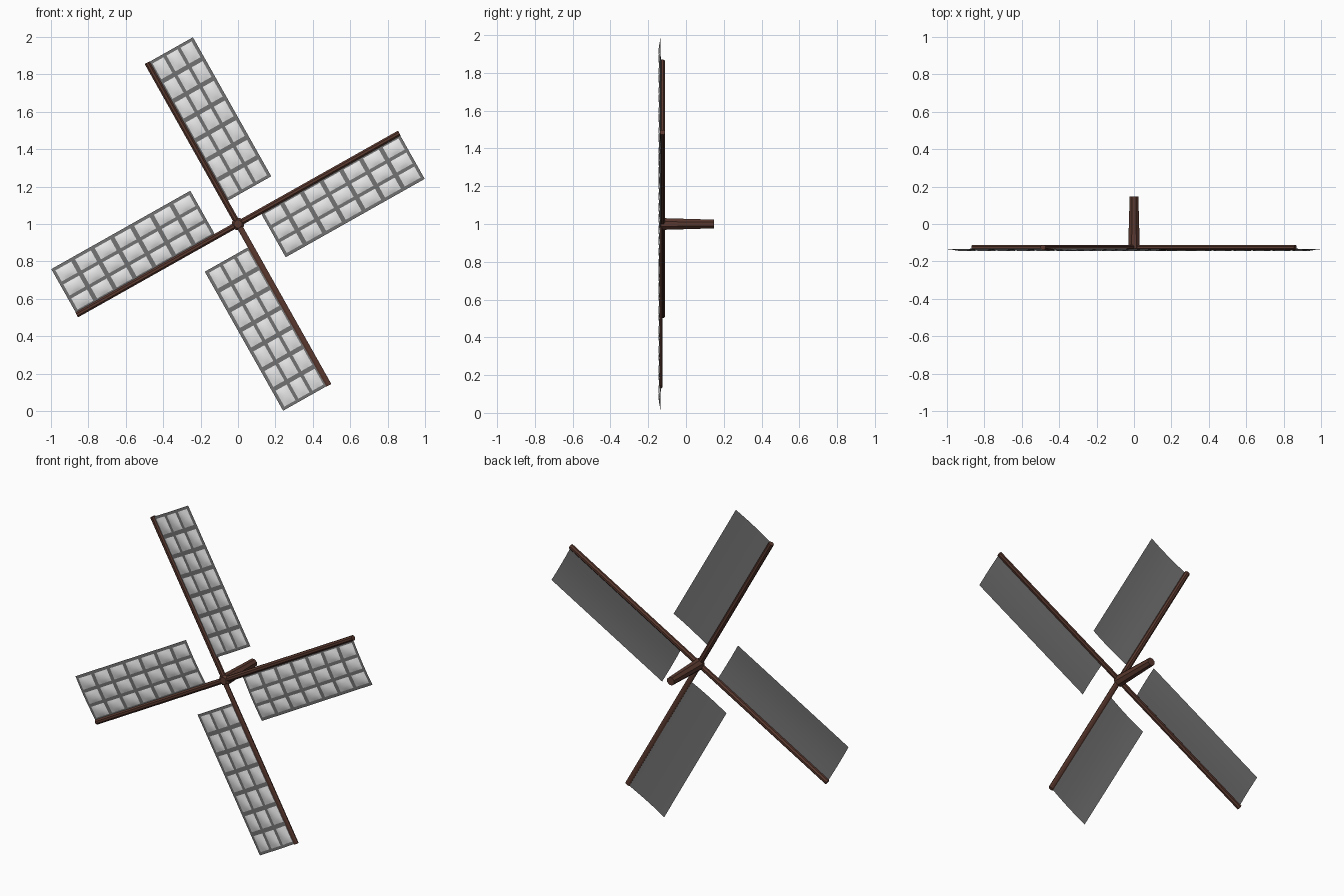
import bpy, bmesh, math
from mathutils import Vector

if "Cube" in bpy.data.objects:
    bpy.data.objects.remove(bpy.data.objects["Cube"])

def material(name, rgb):
    m = bpy.data.materials.new(name)
    m.diffuse_color = (*rgb, 1)
    m.use_nodes = True
    m.node_tree.nodes["Principled BSDF"].inputs["Base Color"].default_value = m.diffuse_color
    return m

WOOD = material("dark brown wood", (0.10, 0.040, 0.028))
GREY = material("grey lattice", (0.17, 0.17, 0.17))
CANVAS = material("white canvas", (0.80, 0.80, 0.80))

BASE = math.radians(29.4)
U0, U1, V0, V1 = 0.135, 0.988, 0.0, 0.28      # sail extents: along arm, across arm

def place(a, u, v, y):
    """Arm coordinates (along, across) to world."""
    return Vector((u * math.cos(a) + v * math.sin(a), y,
                   1 + u * math.sin(a) - v * math.cos(a)))

def sail_y(v):
    return -0.130 - 0.008 * math.sin(math.pi * 0.8 * v / V1)

def finish(bm, name, mat, smooth):
    me = bpy.data.meshes.new(name)
    bm.normal_update()
    bm.to_mesh(me)
    bm.free()
    me.materials.append(mat)
    for p in me.polygons:
        p.use_smooth = smooth
    ob = bpy.data.objects.new(name, me)
    bpy.context.collection.objects.link(ob)
    return ob

def add_patch(bm, a, u0, u1, v0, v1, nu, nv, height):
    """Curved grid facing the front; height(s, t) lifts it off the sail."""
    g = []
    for i in range(nu + 1):
        row = []
        for j in range(nv + 1):
            s, t = i / nu, j / nv
            u, v = u0 + (u1 - u0) * s, v0 + (v1 - v0) * t
            row.append(bm.verts.new(place(a, u, v, sail_y(v) - height(s, t))))
        g.append(row)
    for i in range(nu):
        for j in range(nv):
            f = bm.faces.new((g[i][j], g[i + 1][j], g[i + 1][j + 1], g[i][j + 1]))
            f.normal_update()
            if f.normal.y > 0:
                f.normal_flip()

def rod(name, rings, sides, depth_dir, side_dir):
    """Capped rod from (centre, side radius, depth radius) rings."""
    bm = bmesh.new()
    loops = []
    for c, rs, rd in rings:
        loops.append([bm.verts.new(c + side_dir * rs * math.cos(math.tau * (k + .5) / sides)
                                   + depth_dir * rd * math.sin(math.tau * (k + .5) / sides))
                      for k in range(sides)])
    for p, q in zip(loops, loops[1:]):
        for k in range(sides):
            n = (k + 1) % sides
            bm.faces.new((p[k], p[n], q[n], q[k]))
    bm.faces.new(loops[0][::-1])
    bm.faces.new(loops[-1])
    bmesh.ops.recalc_face_normals(bm, faces=bm.faces)
    return finish(bm, name, WOOD, False)

Y = Vector((0, 1, 0))
names = ("right", "upper", "left", "lower")
for i, name in enumerate(names):
    a = BASE + i * math.pi / 2

    # spar (the lower one is shallower)
    yc, depth = (-0.133, 0.008) if name == "lower" else (-0.125, 0.015)
    side = place(a, 0, 1, 0) - place(a, 0, 0, 0)
    rod(name + "_spar", [(place(a, 0, 0, yc), 0.017, depth),
                         (place(a, 0.99, 0, yc), 0.016, depth)], 8, Y, side)

    # grey sail sheet
    bm = bmesh.new()
    add_patch(bm, a, U0, U1, V0, V1, 1, 8, lambda s, t: 0)
    finish(bm, name + "_sail_sheet", GREY, True)

    # billowed canvas panels, 7 by 3
    bm = bmesh.new()
    pu, pv = (U1 - U0 - 0.008) / 7, (V1 - 0.022) / 3
    for r in range(7):
        for c in range(3):
            u, v = U0 + 0.004 + r * pu, 0.014 + c * pv
            add_patch(bm, a, u + 0.012, u + pu - 0.012, v + 0.009, v + pv - 0.009, 6, 6,
                      lambda s, t: 0.001 + 0.007 * math.sin(math.pi * s) ** 0.7
                      * math.sin(math.pi * t) ** 0.7 if 0 < s < 1 and 0 < t < 1 else 0.001)
    finish(bm, name + "_canvas_panels", CANVAS, True)

# tapered shaft running back from the hub
X, Z = Vector((1, 0, 0)), Vector((0, 0, 1))
rod("hub_shaft", [(Vector((0, -0.142, 1)), 0.022, 0.022),
                  (Vector((0, -0.132, 1)), 0.034, 0.034),
                  (Vector((0, -0.105, 1)), 0.033, 0.033),
                  (Vector((0, 0.148, 1)), 0.025, 0.025)], 8, Z, X)
